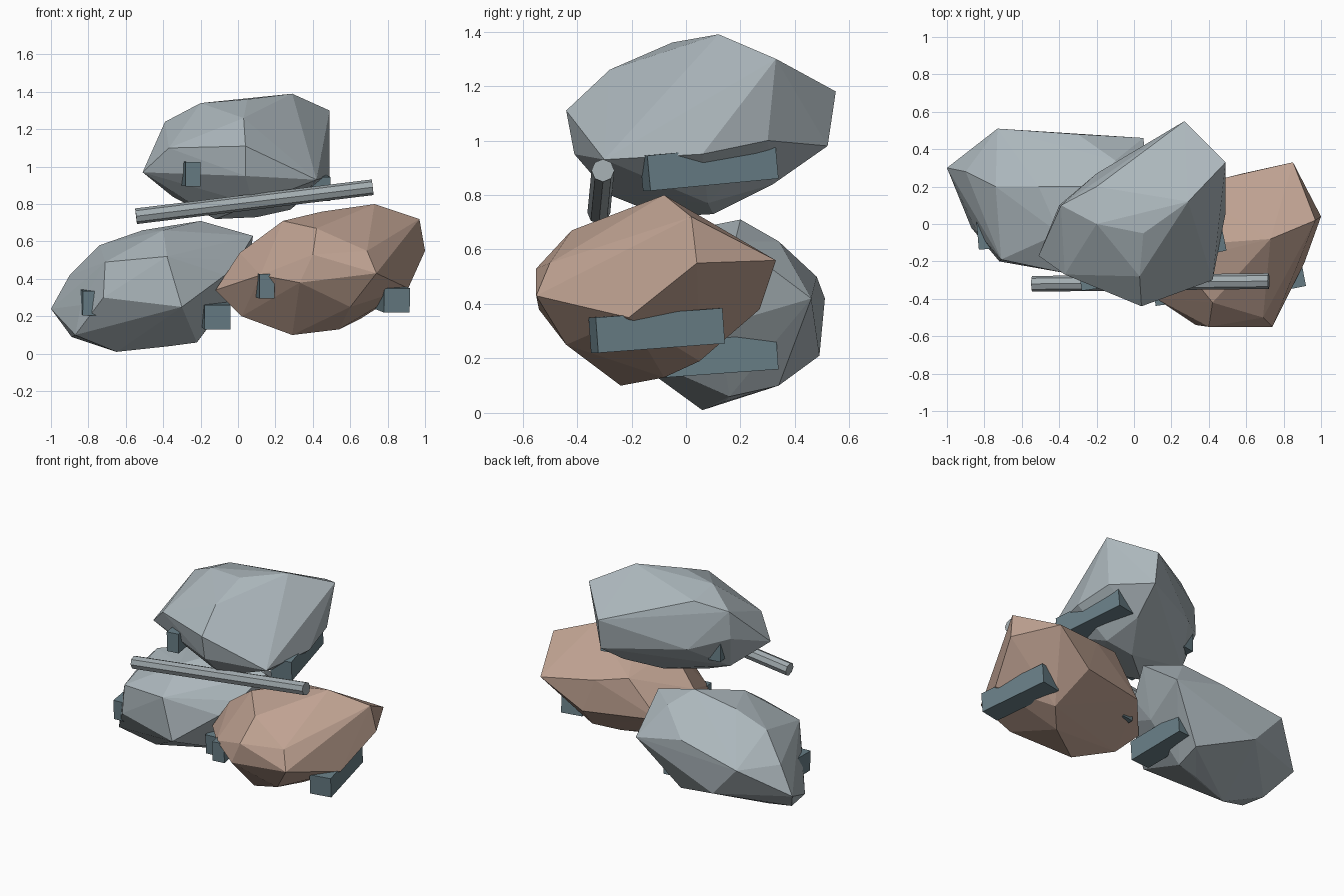
import bpy
import bmesh
from mathutils import Vector

default_cube = bpy.data.objects.get("Cube")
if default_cube:
    bpy.data.objects.remove(default_cube, do_unlink=True)


def make_material(name, rgb):
    material = bpy.data.materials.new(name)
    material.use_nodes = True
    colour = (*rgb, 1.0)
    material.diffuse_color = colour
    for node in material.node_tree.nodes:
        if node.type == "BSDF_PRINCIPLED":
            node.inputs["Base Color"].default_value = colour
            node.inputs["Roughness"].default_value = 0.9
    return material


grey_stone = make_material("grey stone", (0.41, 0.47, 0.50))
brown_stone = make_material("brown stone", (0.52, 0.36, 0.285))
dark_teal = make_material("dark teal", (0.14, 0.21, 0.24))
pale_metal = make_material("pale metal", (0.36, 0.41, 0.43))


def finish_object(name, bm, material):
    bmesh.ops.recalc_face_normals(bm, faces=bm.faces)
    mesh = bpy.data.meshes.new(name)
    bm.to_mesh(mesh)
    bm.free()
    mesh.materials.append(material)
    created = bpy.data.objects.new(name, mesh)
    bpy.context.scene.collection.objects.link(created)
    return created


def make_rock(name, corners, material):
    """Wrap a faceted boulder around its main corners."""
    bm = bmesh.new()
    for corner in corners:
        bm.verts.new(corner)
    hull = bmesh.ops.convex_hull(bm, input=bm.verts)
    loose = set(hull["geom_interior"]) | set(hull["geom_unused"])
    bmesh.ops.delete(bm, geom=[v for v in loose if isinstance(v, bmesh.types.BMVert)],
                     context="VERTS")
    return finish_object(name, bm, material)


def make_bar(name, start, end, width, height, material):
    """Square-ended bar running between two points."""
    start, end = Vector(start), Vector(end)
    along = (end - start).normalized()
    side = along.cross(Vector((0, 0, 1))).normalized() * width / 2
    rise = side.cross(along).normalized() * height / 2
    bm = bmesh.new()
    rings = []
    for centre in (start, end):
        rings.append([bm.verts.new(centre + side * s + rise * r)
                      for s, r in ((-1, -1), (1, -1), (1, 1), (-1, 1))])
    for ring in rings:
        bm.faces.new(ring)
    for i in range(4):
        j = (i + 1) % 4
        bm.faces.new((rings[0][i], rings[0][j], rings[1][j], rings[1][i]))
    return finish_object(name, bm, material)


def make_rod(name, start, end, radius, sides, material):
    """Faceted round rod running between two points."""
    start, end = Vector(start), Vector(end)
    bm = bmesh.new()
    bmesh.ops.create_cone(bm, cap_ends=True, segments=sides, radius1=radius,
                          radius2=radius, depth=(end - start).length)
    turn = (end - start).to_track_quat("Z", "Y").to_matrix().to_4x4()
    bmesh.ops.transform(bm, matrix=turn, verts=bm.verts)
    bmesh.ops.translate(bm, vec=(start + end) / 2, verts=bm.verts)
    return finish_object(name, bm, material)


# Lower right boulder
make_rock("lower_right_rock", [
    (-1, .3, .24), (-.89, .15, .09), (-.65, .06, .01), (-.73, .51, .42),
    (-.9, .28, .42), (-.74, .2, .58), (-.51, .2, .66), (-.2, .2, .71),
    (.08, .18, .63), (-.1, .34, .63), (.05, .46, .42), (-.3, .48, .5),
    (-.72, -.2, .3), (-.71, -.19, .49), (-.4, -.05, .66), (-.38, -.26, .52),
    (-.3, -.27, .25), (-.37, .14, .04), (-.22, .16, .06), (-.2, .34, .1),
    (-.54, .49, .21), (-.84, -.04, .26), (-.87, -.02, .1), (-.03, .12, .32),
    (0, 0, .5), (-.07, -.1, .42),
], grey_stone)

# Lower left boulder
make_rock("lower_left_rock", [
    (.73, -.08, .8), (.97, .02, .72), (1, .04, .55), (.85, .33, .56),
    (.4, -.55, .53), (.69, -.5, .55), (.74, -.55, .43), (.33, -.54, .38),
    (.29, -.24, .1), (.54, -.08, .13), (.6, -.44, .25), (-.12, -.1, .34),
    (.01, -.1, .54), (.12, -.4, .42), (.02, -.15, .2), (.24, -.2, .71),
    (.45, -.1, .76), (.5, .25, .6), (.3, .18, .64), (.58, .27, .38),
    (.1, .15, .4), (.66, .05, .19), (.91, -.21, .35), (.42, -.42, .67),
], brown_stone)

# Upper boulder
make_rock("upper_rock", [
    (.04, -.44, 1.11), (.04, -.41, .95), (.03, -.28, 1.26), (.29, .12, 1.39),
    (-.2, 0, 1.34), (.05, -.05, 1.36), (.49, .33, 1.3), (.27, .55, 1.18),
    (.27, .52, .98), (.45, .3, 1), (.49, .06, .95), (.42, -.3, .93),
    (-.51, -.17, .97), (-.39, .1, 1.24), (-.37, -.27, 1.1), (-.35, .03, .84),
    (-.2, .2, 1.3), (-.2, .27, 1), (.28, .08, .77), (.1, .1, .73),
    (-.12, -.08, .72), (.02, .38, 1.1), (.08, -.28, .8), (.24, .32, .84),
    (-.4, .1, 1.06),
], grey_stone)

# A wide bar under the left flank and a narrow bar in the right of each boulder
flank_bars = {
    "lower_right": ((-.11, -.08, .195), (-.14, .33, .225), (-.79, -.13, .27), (-.83, .33, .3)),
    "lower_left": ((.85, -.34, .285), (.76, .125, .32), (.155, -.43, .36), (.09, .05, .38)),
    "upper": ((.425, -.15, .88), (.33, .32, .925), (-.24, -.35, .96), (-.31, .14, .97)),
}
for rock, (front, back, tip, root) in flank_bars.items():
    make_bar(rock + "_rock_wide_bar", front, back, .14, .13, dark_teal)
    make_bar(rock + "_rock_narrow_bar", tip, root, .08, .13, dark_teal)

# Slanted rod resting between the boulders
make_rod("slanted_rod", (-.545, -.32, .735), (.72, -.305, .89), .042, 8, pale_metal)
